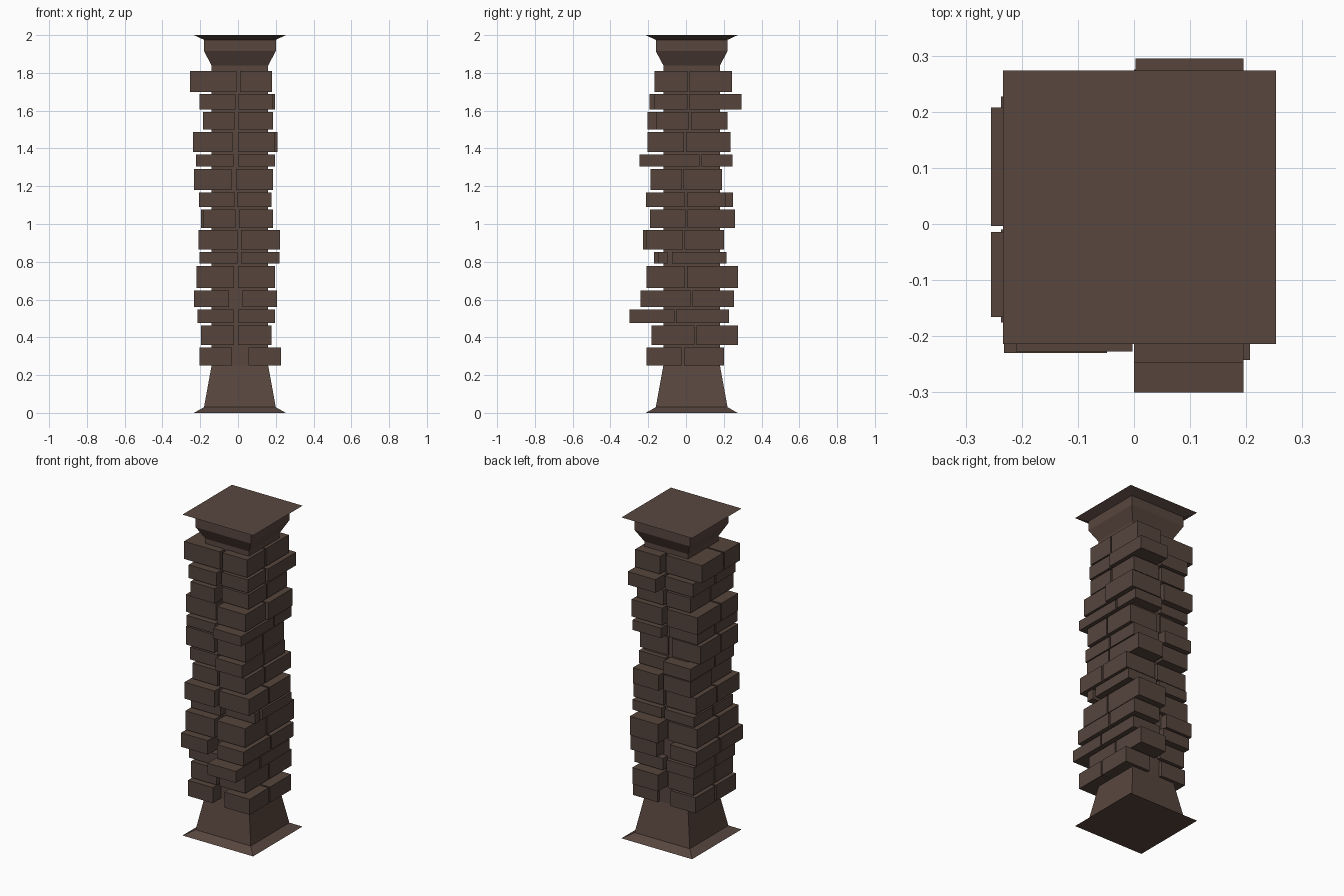
import bpy, bmesh, random

random.seed(4)
CX, CY = 0.01, 0.03  # core axis


def material(name, rgb):
    m = bpy.data.materials.new(name)
    m.diffuse_color = (*rgb, 1)
    return m


STONE = material("brown_stone", (0.092, 0.059, 0.046))
CORE = material("core_stone", (0.098, 0.061, 0.049))


def finish(name, bm, mat):
    bmesh.ops.recalc_face_normals(bm, faces=bm.faces)
    me = bpy.data.meshes.new(name)
    bm.to_mesh(me)
    bm.free()
    me.materials.append(mat)
    ob = bpy.data.objects.new(name, me)
    bpy.context.collection.objects.link(ob)


def brick(name, x0, x1, y0, y1, z0, z1):
    bm = bmesh.new()
    bmesh.ops.create_cube(bm, size=1)
    for v in bm.verts:
        v.co = (x1 if v.co.x > 0 else x0,
                y1 if v.co.y > 0 else y0,
                z1 if v.co.z > 0 else z0)
    finish(name, bm, STONE)


# Square core with flared base and capital: (half width, height)
profile = [(0.2435, 0), (0.19, 0.03), (0.15, 0.25), (0.15, 1.84),
           (0.19, 1.915), (0.19, 1.975), (0.2435, 2.0)]
bm = bmesh.new()
rings = [[bm.verts.new((CX + sx * h, CY + sy * h, z))
          for sx, sy in ((-1, -1), (1, -1), (1, 1), (-1, 1))] for h, z in profile]
for a, b in zip(rings, rings[1:]):
    for i in range(4):
        j = (i + 1) % 4
        bm.faces.new((a[i], a[j], b[j], b[i]))
bm.faces.new(rings[0][::-1])
bm.faces.new(rings[-1])
finish("pillar_core", bm, CORE)

# Courses: bottom z, left brick x0 x1, right brick x0 x1, front y, joint y, back y
courses = [
    (0.25, -0.205, -0.033, 0.055, 0.227, -0.21, -0.015, 0.20),
    (0.36, -0.195, -0.02, 0.0, 0.178, -0.183, 0.05, 0.275),
    (0.475, -0.215, -0.025, 0.0, 0.195, -0.30, -0.057, 0.227),
    (0.56, -0.232, -0.048, 0.025, 0.207, -0.242, 0.03, 0.253),
    (0.66, -0.22, -0.02, 0.0, 0.195, -0.208, 0.0, 0.275),
    (0.79, -0.205, -0.003, 0.017, 0.22, -0.145, -0.08, 0.215),
    (0.865, -0.21, -0.003, 0.015, 0.223, -0.208, -0.012, 0.20),
    (0.98, -0.185, -0.012, 0.006, 0.185, -0.19, 0.002, 0.26),
    (1.09, -0.207, -0.018, -0.005, 0.178, -0.213, 0.0, 0.21),
    (1.18, -0.232, -0.035, -0.01, 0.185, -0.188, -0.017, 0.19),
    (1.305, -0.222, -0.025, 0.0, 0.195, -0.247, 0.077, 0.247),
    (1.38, -0.237, -0.028, 0.0, 0.195, -0.205, -0.005, 0.235),
    (1.50, -0.185, -0.018, 0.002, 0.185, -0.16, 0.022, 0.22),
    (1.605, -0.205, -0.014, 0.003, 0.185, -0.167, 0.012, 0.295),
    (1.70, -0.255, -0.008, 0.01, 0.18, -0.167, 0.014, 0.243),
]
front_left_y = {4: -0.23, 6: -0.17, 7: -0.227, 13: -0.205, 14: -0.193, 15: -0.166}
back_left_y = {9: 0.25, 15: 0.208}
back_left_x = {8: -0.195}
back_right_x = {12: 0.21, 14: 0.195}

# Four bricks round the core in every course
for n, (z0, l0, l1, r0, r1, yf, yj, yb) in enumerate(courses, 1):
    z1 = courses[n][0] - 0.013 if n < len(courses) else 1.81
    lf = front_left_y.get(n, max(yf, random.uniform(-0.21, -0.17)))
    lb = back_left_y.get(n, min(yb, random.uniform(0.2, 0.25)))
    lj = random.uniform(-0.02, 0.03) if n < 15 else -0.009
    g = 0.005
    brick(f"brick_front_right_{n}", r0, r1, yf, yj - (0.018 if n == 6 else g), z0, z1)
    brick(f"brick_back_right_{n}", r0, back_right_x.get(n, r1), yj + g, yb, z0, z1)
    brick(f"brick_front_left_{n}", l0, l1, lf, lj - g, z0, z1)
    brick(f"brick_back_left_{n}", back_left_x.get(n, l0), l1, lj + g, lb, z0, z1)
